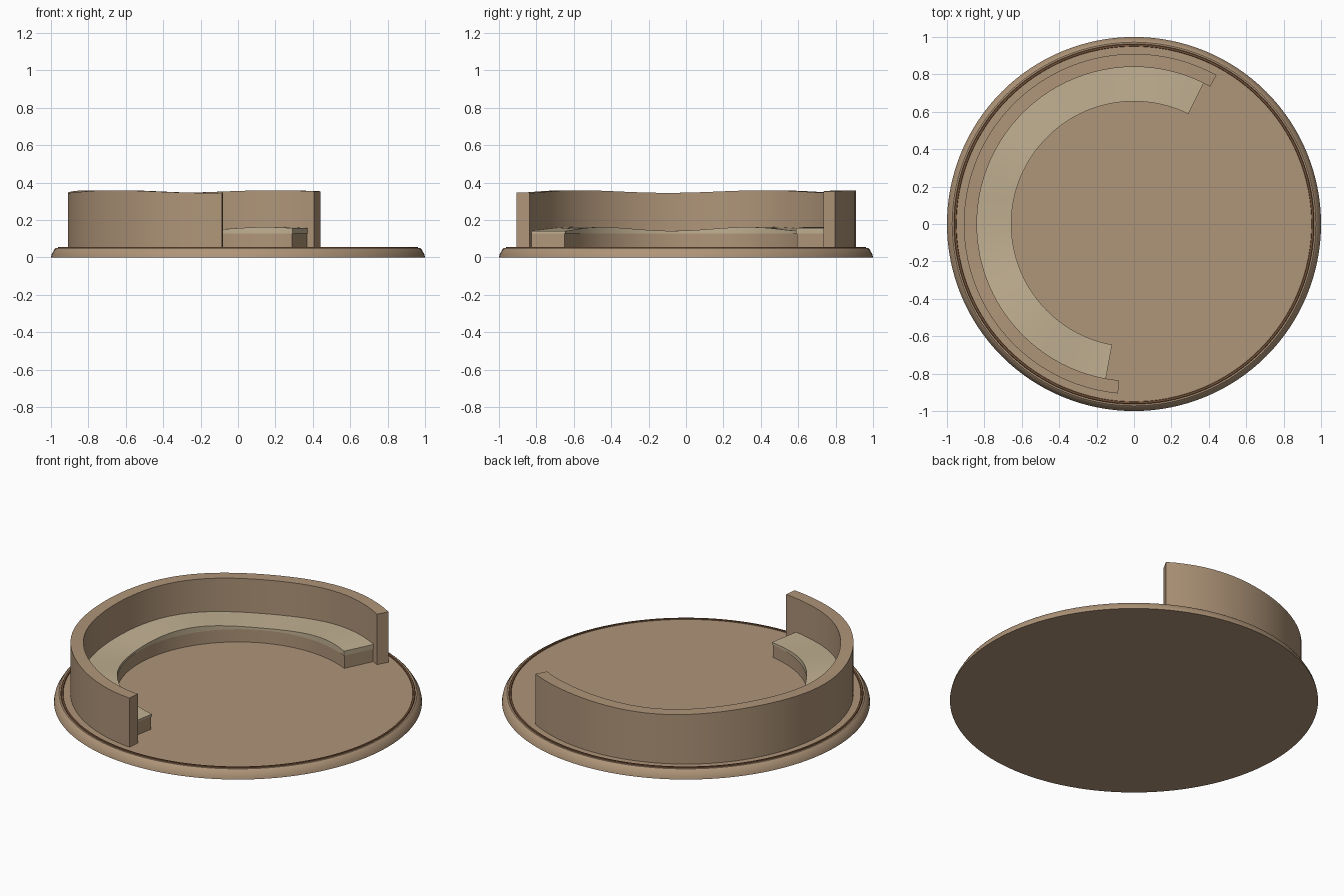
import bpy, bmesh
from math import cos, sin, radians, tau, pi

if "Cube" in bpy.data.objects:
    bpy.data.objects.remove(bpy.data.objects["Cube"])


def material(name, rgb):
    m = bpy.data.materials.new(name)
    m.diffuse_color = (*rgb, 1)
    m.use_nodes = True
    m.node_tree.nodes["Principled BSDF"].inputs["Base Color"].default_value = m.diffuse_color
    return m


WOOD = material("tan_wood", (0.43, 0.30, 0.19))
CUSHION = material("pale_cushion", (0.54, 0.44, 0.29))
TRIM = material("dark_trim", (0.18, 0.085, 0.04))


def finish(name, bm, mat):
    bmesh.ops.recalc_face_normals(bm, faces=bm.faces)
    me = bpy.data.meshes.new(name)
    bm.to_mesh(me)
    bm.free()
    me.materials.append(mat)
    ob = bpy.data.objects.new(name, me)
    bpy.context.collection.objects.link(ob)
    bpy.ops.object.select_all(action='DESELECT')
    ob.select_set(True)
    bpy.context.view_layer.objects.active = ob
    bpy.ops.object.shade_smooth_by_angle(angle=radians(30))
    return ob


def lathe(name, profile, mat, ring=False, n=128):
    """Revolve (r, z) points; a ring closes its profile, a disc caps both ends."""
    bm = bmesh.new()
    loops = [[bm.verts.new((r * cos(tau * i / n), r * sin(tau * i / n), z))
              for i in range(n)] for r, z in profile]
    pairs = list(zip(loops, loops[1:]))
    if ring:
        pairs.append((loops[-1], loops[0]))
    else:
        bm.faces.new(loops[0])
        bm.faces.new(loops[-1])
    for a, b in pairs:
        for i in range(n):
            j = (i + 1) % n
            bm.faces.new((a[i], a[j], b[j], b[i]))
    return finish(name, bm, mat)


def arc_block(name, r0, r1, z0, top, a0, a1, mat, n=56):
    """Curved block between two radii, with its top height given per angle."""
    bm = bmesh.new()
    sections = []
    for i in range(n + 1):
        deg = a0 + (a1 - a0) * i / n
        c, s = cos(radians(deg)), sin(radians(deg))
        sections.append([bm.verts.new((r * c, r * s, z)) for r, z in
                         ((r0, z0), (r1, z0), (r1, top(deg)), (r0, top(deg)))])
    for a, b in zip(sections, sections[1:]):
        for k in range(4):
            m = (k + 1) % 4
            bm.faces.new((a[k], a[m], b[m], b[k]))
    bm.faces.new(sections[0])
    bm.faces.new(sections[-1])
    return finish(name, bm, mat)


def wave(deg):
    return cos(tau * (deg - 77) / 73)


# round base with a sloping edge, and a thin dark rim on top
lathe("base", [(1, 0), (0.996, 0.018), (0.98, 0.045), (0.972, 0.051)], WOOD)
lathe("rim_trim", [(0.948, 0.048), (0.951, 0.056), (0.961, 0.056), (0.965, 0.048)],
      TRIM, ring=True)

# curved bench: tall back, seat body and cushion with gently waving tops
arc_block("backrest", 0.84, 0.91, 0.05, lambda d: 0.352 + 0.007 * wave(d), 61, 264.6, WOOD)
arc_block("seat_body", 0.66, 0.842, 0.05, lambda d: 0.13, 64, 259.4, WOOD)
arc_block("seat_cushion", 0.656, 0.841, 0.129, lambda d: 0.152 + 0.01 * wave(d),
          63.7, 259.7, CUSHION)
